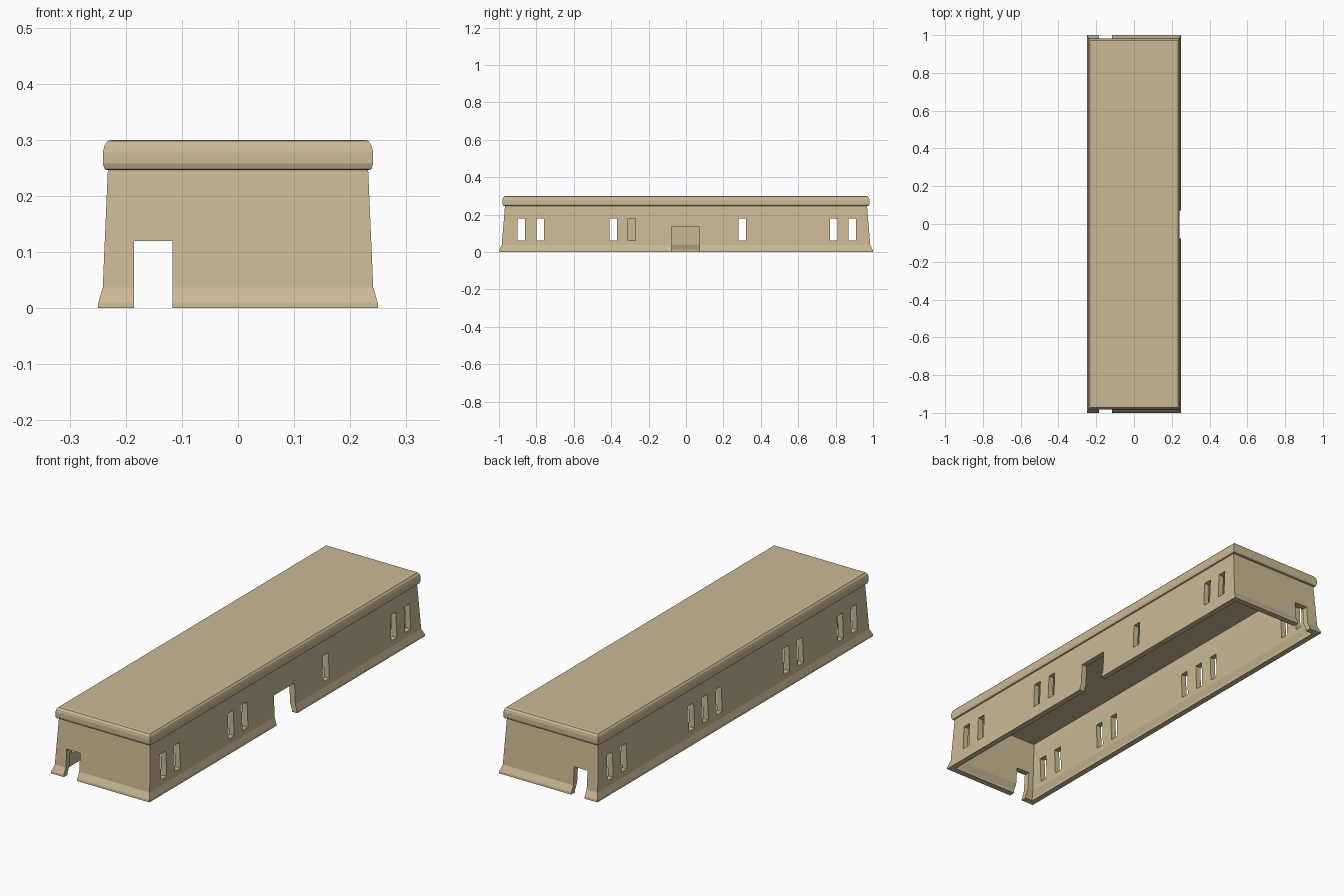
import bpy, bmesh
from mathutils import Matrix

if "Cube" in bpy.data.objects:
    bpy.data.objects.remove(bpy.data.objects["Cube"])

# Wall section as (half x, half y, z): ceiling, inner wall, base, outer wall, cornice, roof
SECTION = [
    (0.206, 0.940, 0.268), (0.206, 0.940, 0.245), (0.214, 0.957, 0.040),
    (0.223, 0.972, 0.012), (0.223, 0.972, 0.000),
    (0.250, 1.000, 0.000), (0.249, 0.999, 0.010), (0.241, 0.985, 0.037),
    (0.232, 0.968, 0.246), (0.238, 0.977, 0.248), (0.241, 0.981, 0.258),
    (0.241, 0.981, 0.277), (0.238, 0.978, 0.290), (0.232, 0.972, 0.298),
    (0.225, 0.965, 0.300),
]


def finish(bm, name):
    bmesh.ops.recalc_face_normals(bm, faces=bm.faces)
    mesh = bpy.data.meshes.new(name)
    bm.to_mesh(mesh)
    bm.free()
    obj = bpy.data.objects.new(name, mesh)
    bpy.context.collection.objects.link(obj)
    return obj


# Building shell: rectangular rings lofted along the section
bm = bmesh.new()
rings = [[bm.verts.new((sx * x, sy * y, z))
          for sx, sy in ((-1, -1), (1, -1), (1, 1), (-1, 1))]
         for x, y, z in SECTION]
for a, b in zip(rings, rings[1:]):
    for i in range(4):
        j = (i + 1) % 4
        bm.faces.new((a[i], a[j], b[j], b[i]))
bm.faces.new(rings[0])
bm.faces.new(rings[-1])
building = finish(bm, "building_shell")

# Openings: windows on each long wall, side door, end doors
bm = bmesh.new()


def cut(center, size):
    bmesh.ops.create_cube(bm, size=1, matrix=Matrix.Translation(center)
                          @ Matrix.Diagonal((*size, 1)))


right_windows = (-0.88, -0.78, -0.39, -0.29, 0.30, 0.79, 0.89)
left_windows = (-0.88, -0.78, -0.49, -0.39, 0.10, 0.20, 0.30, 0.79, 0.89)
for side, windows in ((1, right_windows), (-1, left_windows)):
    for y in windows:
        cut((side * 0.24, y, 0.121), (0.12, 0.04, 0.116))
cut((0.24, -0.003, 0.035), (0.12, 0.15, 0.20))
for end in (-1, 1):
    cut((-0.151, end * 0.98, 0.02), (0.068, 0.14, 0.20))
openings = finish(bm, "opening_cutter")
openings.hide_render = True

mod = building.modifiers.new("openings", 'BOOLEAN')
mod.operation = 'DIFFERENCE'
mod.solver = 'EXACT'
mod.object = openings
bpy.context.view_layer.objects.active = building
building.select_set(True)
bpy.ops.object.modifier_apply(modifier=mod.name)
bpy.data.objects.remove(openings)

# Sandy plaster colour
plaster = bpy.data.materials.new("sand_plaster")
plaster.diffuse_color = (0.60, 0.49, 0.30, 1)
plaster.use_nodes = True
plaster.node_tree.nodes["Principled BSDF"].inputs["Base Color"].default_value = plaster.diffuse_color
building.data.materials.clear()
building.data.materials.append(plaster)
